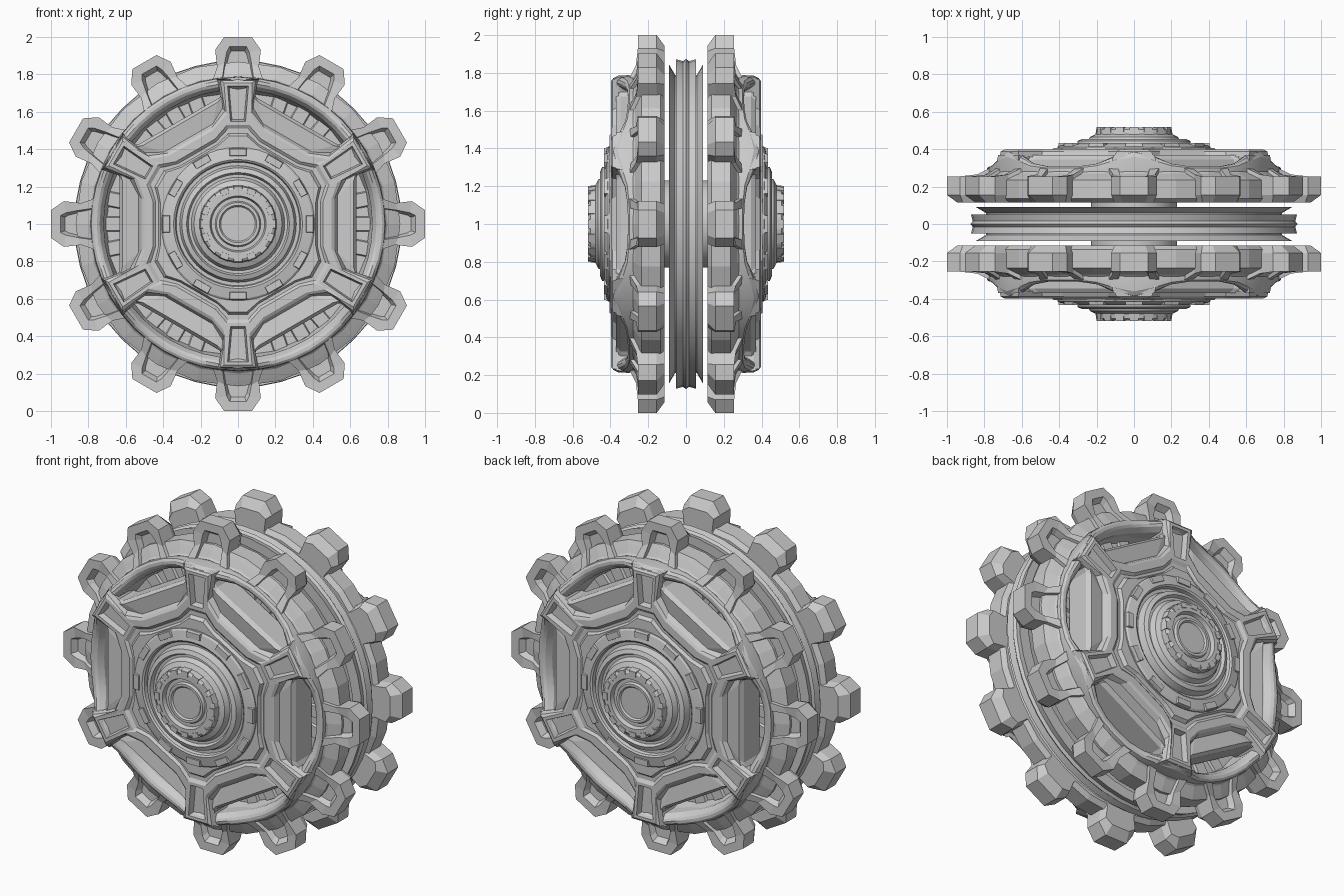
import bpy, bmesh
from math import sin, cos, pi, radians

if "Cube" in bpy.data.objects:
    bpy.data.objects.remove(bpy.data.objects["Cube"])

SPOKES = [radians(90 + 60 * k) for k in range(6)]


def pt(u, v, a, d):
    """u = radial, v = sideways, a = angle on the wheel, d = depth towards the front"""
    return (u * cos(a) - v * sin(a), -d, 1 + u * sin(a) + v * cos(a))


def loft(bm, rings, caps=True, loop=False):
    rows = [[bm.verts.new(p) for p in r] for r in rings]
    n = len(rows[0])
    pairs = list(zip(rows, rows[1:]))
    if loop:
        pairs.append((rows[-1], rows[0]))
    bands = []
    for a, b in pairs:
        bands.append([bm.faces.new((a[i], a[(i + 1) % n], b[(i + 1) % n], b[i])) for i in range(n)])
    if caps and not loop:
        bm.faces.new(rows[0])
        bm.faces.new(rows[-1])
    return bands


def lathe(bm, profile, seg, loop=False):
    """profile entries: radius, depth, optional depth at the window directions"""
    rings = []
    for p in profile:
        ring = []
        for i in range(seg):
            a = pi / 2 + 2 * pi * i / seg
            w = (0.5 + 0.5 * cos(6 * (a - pi / 2))) ** 2.5
            d = p[1] if len(p) == 2 else p[1] * w + p[2] * (1 - w)
            ring.append(pt(p[0], 0, a, d))
        rings.append(ring)
    loft(bm, rings, loop=loop)


def block(bm, a, u0, u1, half, d0, d1, taper=0.01):
    """tapered box on the wheel face"""
    rings = []
    for d, t in ((d0, 0), (d1, taper)):
        rings.append([pt(u, v, a, d) for u, v in
                      ((u0 + t, -half + t), (u1 - t, -half + t), (u1 - t, half - t), (u0 + t, half - t))])
    loft(bm, rings)


def finish(name, bm, mirror=True, smooth=False):
    bmesh.ops.recalc_face_normals(bm, faces=bm.faces)
    me = bpy.data.meshes.new(name)
    bm.to_mesh(me)
    bm.free()
    ob = bpy.data.objects.new(name, me)
    bpy.context.collection.objects.link(ob)
    if smooth:
        me.polygons.foreach_set("use_smooth", [True] * len(me.polygons))
        me.set_sharp_from_angle(angle=radians(25))
    if mirror:
        m = ob.modifiers.new("both_sides", 'MIRROR')
        m.use_axis = (False, True, False)
        m.use_mirror_merge = False
    return ob


# central grooved disc
bm = bmesh.new()
half = [(.23, .085), (.76, .075), (.845, .09), (.79, .058), (.79, .05), (.872, .052), (.862, .015)]
lathe(bm, half + [(.875, 0)] + [(r, -d) for r, d in reversed(half)], 48)
finish("center_disc", bm, mirror=False, smooth=True)

# axle joining the two wheels
bm = bmesh.new()
lathe(bm, [(.23, .14), (.23, -.14)], 32)
finish("axle", bm, mirror=False, smooth=True)

# toothed ring body with solid web
bm = bmesh.new()
lathe(bm, [(.20, .13), (.70, .13), (.73, .115), (.84, .115), (.868, .135), (.868, .235),
           (.84, .25), (.80, .27), (.79, .28), (.725, .25), (.705, .17), (.20, .17)],
      24, loop=True)
finish("sprocket_body", bm)

# twelve teeth, each a horseshoe with a pocket
def tooth_ring(a, pts, depth):
    full = [(u, -v) for u, v in pts] + list(reversed(pts))
    return [pt(u, v, a, depth(u)) for u, v in full]

bm = bmesh.new()
outer = [(.77, .135), (.84, .112), (.93, .122), (1.0, .075)]
front = lambda u: .255 + max(0, .86 - u) * .5
for k in range(12):
    a = k * pi / 6
    loft(bm, [tooth_ring(a, [(.77, .11), (.84, .095), (.915, .105), (.945, .06)], lambda u: .115),
              tooth_ring(a, outer, lambda u: .155),
              tooth_ring(a, outer, front),
              tooth_ring(a, [(.77, .085), (.86, .072), (.92, .06), (.95, .045)], front),
              tooth_ring(a, [(.77, .07), (.86, .058), (.905, .047), (.925, .036)], lambda u: .22)])
finish("sprocket_teeth", bm)

# round rim, low across the windows and rising to the spokes
bm = bmesh.new()
lathe(bm, [(.785, .24), (.788, .31, .285), (.785, .36, .30), (.772, .385, .308), (.755, .395, .308),
           (.74, .39, .30), (.718, .36, .265), (.715, .17)], 48, loop=True)
finish("rim", bm, smooth=True)

# ribs seen through the windows
bm = bmesh.new()
for s in SPOKES:
    for off in (-11, 0, 11):
        block(bm, s + radians(30 + off), .45, .715, .045, .16, .185)
finish("window_ribs", bm)

# six-spoke cover: stacked outlines, one half sector each (spoke end, flank, window corner)
levels = [
    (.20, [(.77, .11), (.70, .085), (.675, .10)]),
    (.345, [(.778, .115), (.70, .085), (.675, .10)]),
    (.370, [(.775, .11), (.68, .082), (.650, .11)]),
    (.358, [(.77, .105), (.62, .082), (.535, .135)]),
    (.388, [(.768, .095), (.605, .07), (.515, .14)]),
    (.398, [(.755, .075), (.59, .058), (.50, .135)]),
    (.398, [(.53, .058), (.51, .075), (.455, .122)]),
    (.385, [(.51, .055), (.49, .07), (.44, .118)]),
    (.385, [(.485, .05), (.468, .066), (.425, .112)]),
    (.405, [(.47, .048), (.455, .064), (.415, .11)]),
    (.405, [(.38, .04), (.37, .055), (.34, .09)]),
]
bm = bmesh.new()
rings = []
for d, h in levels:
    sector = [(u, -v) for u, v in reversed(h)] + h
    rings.append([pt(u, v, a, d) for a in SPOKES for u, v in sector])
bands = loft(bm, rings)
bmesh.ops.recalc_face_normals(bm, faces=bm.faces)
slots = [bands[5][6 * k + 2] for k in range(6)]       # flat top of each spoke
bmesh.ops.inset_individual(bm, faces=slots, thickness=.026, depth=0)
bmesh.ops.inset_individual(bm, faces=slots, thickness=.012, depth=-.035)
finish("spoke_cover", bm)

# stepped hub
bm = bmesh.new()
lathe(bm, [(.41, .37), (.41, .412), (.40, .42), (.345, .432), (.335, .425), (.33, .405), (.312, .405),
           (.30, .445), (.275, .455), (.265, .435), (.25, .435), (.235, .465), (.215, .475),
           (.205, .48), (.20, .505), (.185, .515), (.15, .515), (.142, .49), (.122, .49),
           (.115, .505), (.10, .505), (.092, .495), (.01, .495)], 48)
finish("hub", bm, smooth=True)

# lugs around the hub ring and the hub cap
bm = bmesh.new()
for k in range(12):
    block(bm, k * pi / 6, .36, .408, .05, .40, .434, .006)
finish("hub_ring_lugs", bm)
bm = bmesh.new()
for k in range(16):
    block(bm, k * pi / 8, .165, .207, .028, .47, .518, .006)
finish("hub_cap_lugs", bm)
